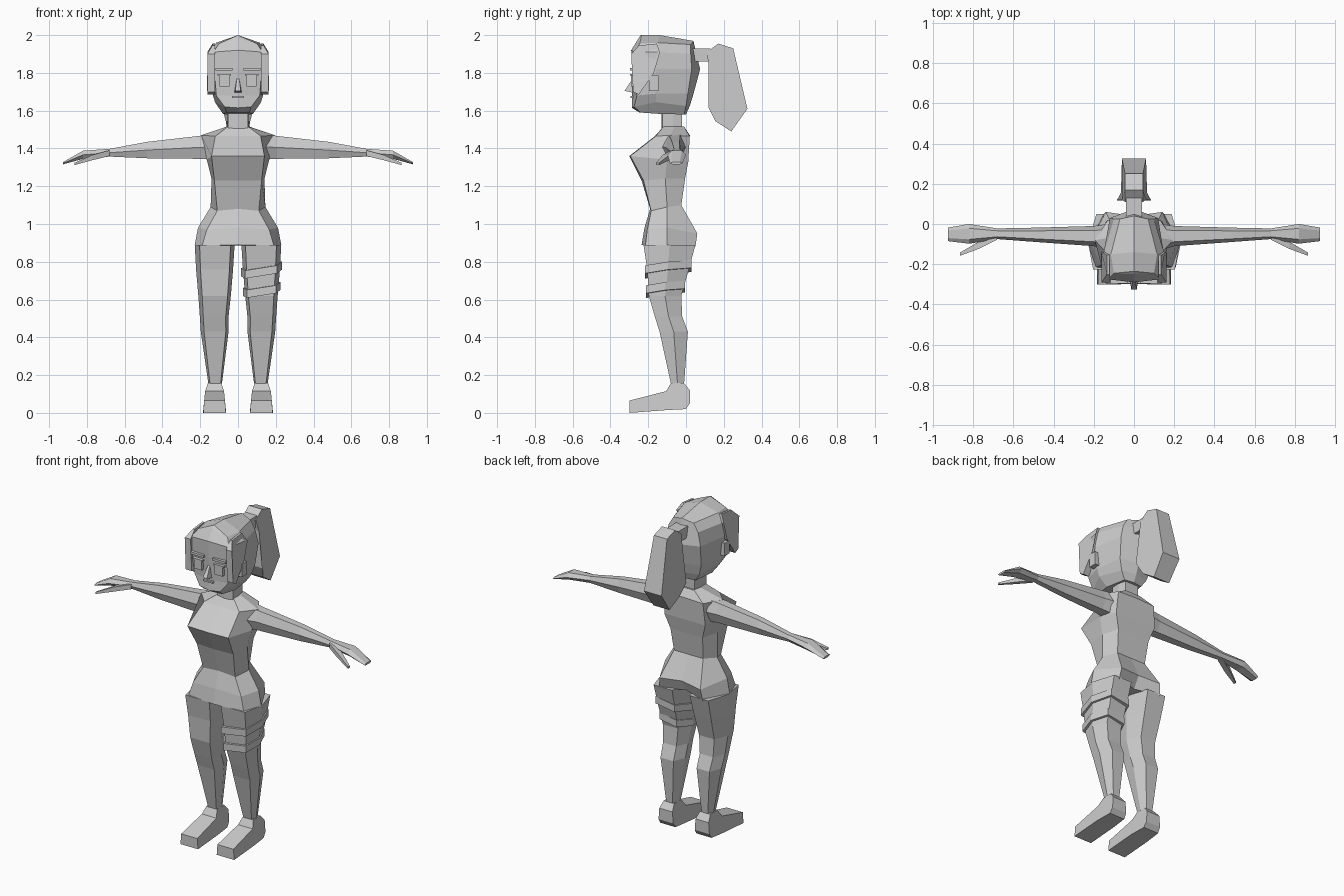
import bpy, bmesh

grey = bpy.data.materials.new("plain_grey")
grey.diffuse_color = (0.6, 0.6, 0.6, 1)


def finish(name, bm, mirror=False):
    bmesh.ops.remove_doubles(bm, verts=bm.verts, dist=0.0005)
    bmesh.ops.recalc_face_normals(bm, faces=bm.faces)
    mesh = bpy.data.meshes.new(name)
    bm.to_mesh(mesh)
    bm.free()
    mesh.materials.append(grey)
    ob = bpy.data.objects.new(name, mesh)
    bpy.context.collection.objects.link(ob)
    if mirror:
        m = ob.modifiers.new("mirror", 'MIRROR')
        m.use_clip = False
        m.use_mirror_merge = False
    return ob


def loft(name, rings, mirror=False):
    """Skin closed rings of points and cap both ends."""
    bm = bmesh.new()
    vs = [[bm.verts.new(p) for p in r] for r in rings]
    n = len(rings[0])
    for a, b in zip(vs, vs[1:]):
        for i in range(n):
            j = (i + 1) % n
            bm.faces.new((a[i], a[j], b[j], b[i]))
    if len({tuple(p) for p in rings[0]}) == n:
        bm.faces.new(vs[0])
    if len({tuple(p) for p in rings[-1]}) == n:
        bm.faces.new(vs[-1])
    return finish(name, bm, mirror)


def prism(name, pts, cx=0.0, mirror=False):
    """Side outline (y, z, half width) widened about cx."""
    return loft(name, [[(cx + s * w, y, z) for y, z, w in pts] for s in (-1, 1)], mirror)


def box(name, x0, x1, y0, y1, z0, z1, mirror=False):
    w = (x1 - x0) / 2
    return prism(name, [(y0, z0, w), (y1, z0, w), (y1, z1, w), (y0, z1, w)],
                 (x0 + x1) / 2, mirror)


def sym(half):
    """Complete a ring given from the front centre to the back centre."""
    return half + [(-x, y, z) for x, y, z in half[-2:0:-1]]


# torso: front centre, front corner, side, back corner, back centre
loft("torso", [sym(r) for r in [
    [(0, -.12, 1.515), (.055, -.12, 1.515), (.062, -.06, 1.515), (.05, -.01, 1.515), (0, -.01, 1.515)],
    [(0, -.165, 1.465), (.12, -.16, 1.465), (.195, -.08, 1.47), (.13, .02, 1.465), (0, .02, 1.47)],
    [(0, -.30, 1.36), (.14, -.295, 1.36), (.165, -.10, 1.34), (.14, .012, 1.33), (0, .012, 1.33)],
    [(0, -.235, 1.23), (.125, -.225, 1.23), (.14, -.11, 1.24), (.11, -.005, 1.24), (0, -.005, 1.24)],
    [(0, -.19, 1.08), (.11, -.185, 1.07), (.145, -.10, 1.09), (.10, -.025, 1.10), (0, -.025, 1.10)],
    [(0, -.22, .98), (.165, -.205, .97), (.212, -.10, .98), (.14, .06, .95), (0, .04, .96)],
    [(0, -.235, .89), (.19, -.215, .885), (.229, -.10, .89), (.15, .05, .88), (0, .0, .89)]]])


# legs: height, inner x, outer x, front y, back y
LEG = [(.89, .018, .229, -.225, .05), (.76, .026, .222, -.205, .015), (.62, .038, .21, -.197, -.025),
       (.51, .05, .202, -.165, -.02), (.43, .05, .197, -.14, .01), (.155, .085, .157, -.08, -.01)]


def leg_ring(z, xi, xo, yf, yb, grow=0.0, tilt=False):
    xi, xo, yf, yb = xi - grow, xo + grow, yf - grow, yb + grow
    w, ym = xo - xi, (yf + yb) / 2
    pts = [(xi + .1 * w, yf), (xo - .12 * w, yf), (xo, ym),
           (xo - .2 * w, yb), (xi + .2 * w, yb), (xi, ym)]
    return [(x, y, z + (.16 * (x - .125) + .13 * (y + .09) if tilt else 0)) for x, y in pts]


loft("legs", [leg_ring(*r) for r in LEG], True)
for name, z, dims in (("upper_thigh_band", .742, (.027, .222, -.207, .018)),
                      ("lower_thigh_band", .637, (.038, .214, -.2, -.015))):
    loft(name, [leg_ring(h, *dims, grow=.011, tilt=True) for h in (z, z + .042)])

prism("feet", [(-.30, 0, .06), (-.30, .065, .055), (-.105, .115, .05), (-.08, .157, .036),
               (-.01, .157, .036), (.02, .12, .045), (.02, .05, .05), (0, .02, .052),
               (-.1, .015, .06)], .124, True)

# arms: x, top z, bottom z, front y, back y
arm = []
for x, zt, zb, yf, yb in [(.13, 1.475, 1.34, -.13, 0), (.20, 1.467, 1.345, -.11, -.01),
                          (.48, 1.435, 1.348, -.09, -.018), (.68, 1.398, 1.357, -.075, -.022),
                          (.82, 1.388, 1.345, -.098, 0), (.926, 1.328, 1.316, -.085, -.018)]:
    d, zm = .22 * (yb - yf), (zt + zb) / 2
    arm.append([(x, yf + d, zt), (x, yb - d, zt), (x, yb, zm),
                (x, yb - d, zb), (x, yf + d, zb), (x, yf, zm)])
loft("arms", arm, True)
loft("thumbs", [[(x, y - w, z), (x, y + w, z), (x, y + w, z + h), (x, y - w, z + h)]
                for x, y, z, w, h in [(.68, -.06, 1.36, .018, .03), (.77, -.105, 1.338, .018, .028),
                                      (.865, -.15, 1.312, .008, .012)]], True)

# neck and head
loft("neck", [sym([(0, -.13, z), (.052, -.125, z), (.055, -.07, z), (.045, -.02, z), (0, -.02, z)])
              for z in (1.505, 1.62)])
loft("head", [sym(r) for r in [
    [(0, -.245, 1.59), (.06, -.24, 1.59), (.08, -.14, 1.583), (.06, -.01, 1.58), (0, 0, 1.58)],
    [(0, -.287, 1.615), (.07, -.275, 1.62), (.122, -.16, 1.645), (.09, 0, 1.625), (0, .02, 1.625)],
    [(0, -.285, 1.68), (.115, -.26, 1.68), (.135, -.16, 1.69), (.11, .01, 1.69), (0, .04, 1.69)],
    [(0, -.285, 1.82), (.125, -.275, 1.82), (.15, -.16, 1.82), (.12, .03, 1.82), (0, .075, 1.82)],
    [(0, -.29, 1.92), (.13, -.275, 1.91), (.152, -.15, 1.91), (.10, .025, 1.90), (0, .055, 1.90)],
    [(0, -.25, 1.985), (.10, -.245, 1.955), (.115, -.15, 1.96), (.07, .025, 1.95), (0, .04, 1.968)],
    [(0, -.24, 2.0), (0, -.235, 2.0), (0, -.14, 2.0), (0, .035, 1.97), (0, .04, 1.968)]]])

# hair locks framing the face, outer side sloped in at the top
lock = [(-.29, 1.90), (-.25, 1.945), (-.155, 1.955), (-.138, 1.91), (-.17, 1.80), (-.25, 1.685), (-.28, 1.70)]
loft("side_hair", [[(.122, y, z) for y, z in lock],
                   [(.135 if z > 1.93 else .162, y, z) for y, z in lock]], True)

# ponytail
box("hair_tie", -.04, .04, .03, .13, 1.86, 1.93)
prism("ponytail", [(.11, 1.91, .045), (.17, 1.955, .045), (.25, 1.93, .045), (.325, 1.61, .06),
                   (.24, 1.49, .055), (.155, 1.545, .065), (.118, 1.62, .085), (.12, 1.84, .06)])

# face details
box("ears", .125, .163, -.195, -.145, 1.705, 1.785, True)
box("eyes", .045, .098, -.292, -.26, 1.728, 1.785, True)
box("eyelids", .038, .108, -.296, -.26, 1.785, 1.793, True)
box("brows", .03, .118, -.296, -.26, 1.812, 1.826, True)
box("mouth", -.032, .032, -.295, -.27, 1.668, 1.678)
prism("nose", [(-.28, 1.775, .006), (-.325, 1.705, .014), (-.28, 1.695, .02)])
